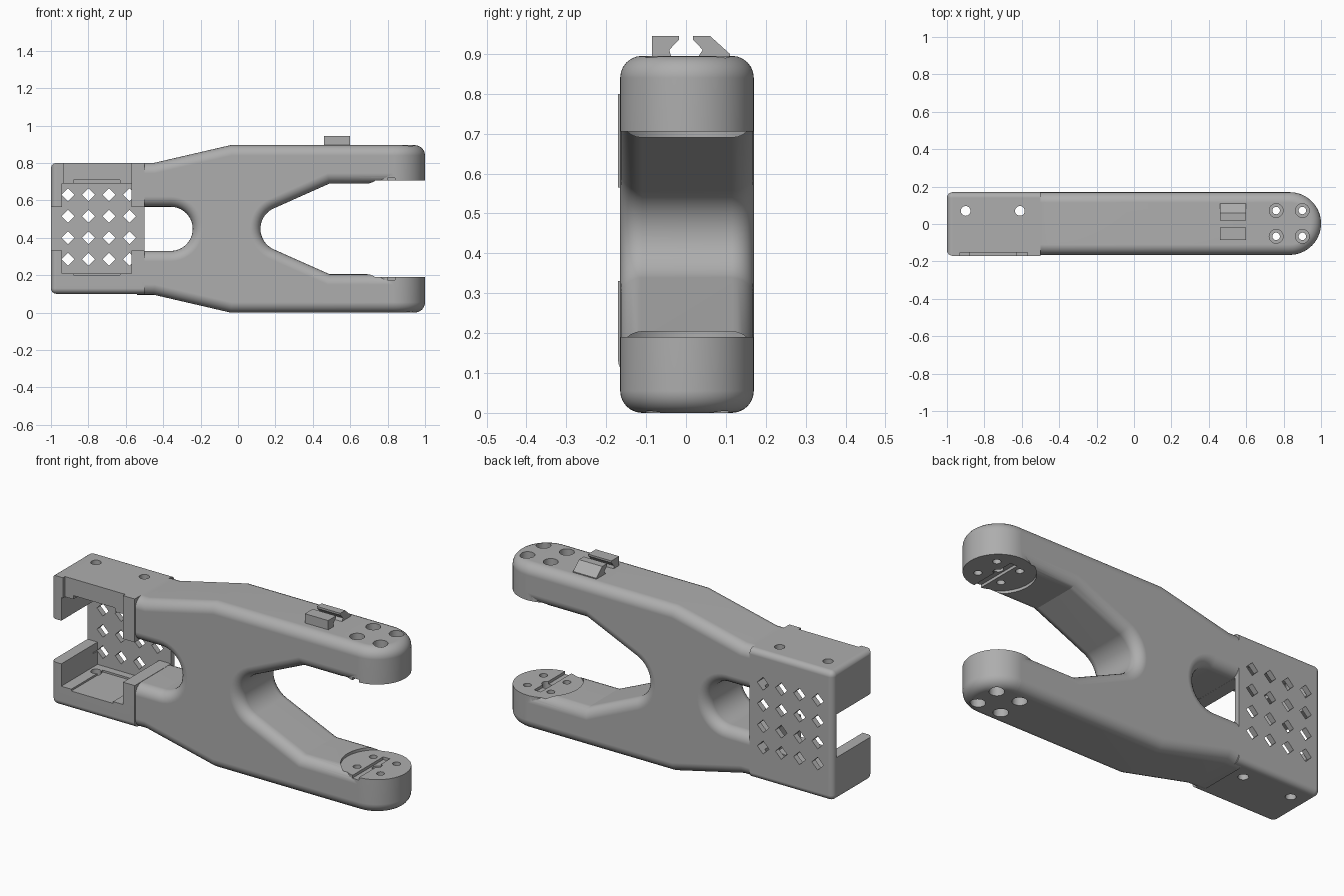
import bpy, bmesh, math
from mathutils import Matrix, Vector

if "Cube" in bpy.data.objects:
    bpy.data.objects.remove(bpy.data.objects["Cube"])

MID = 0.4475          # mirror height between the two arms
FRONT, BACK = -0.165, 0.17
YC, R = (FRONT + BACK) / 2, (BACK - FRONT) / 2
TIP = 1 - R           # centre of the rounded arm ends
ROUND = 0.055

grey = bpy.data.materials.new("matte_grey")
grey.use_nodes = True
GREY = (0.42, 0.42, 0.42, 1)
grey.diffuse_color = GREY
grey.node_tree.nodes["Principled BSDF"].inputs["Base Color"].default_value = GREY


def make(name, bm):
    bmesh.ops.recalc_face_normals(bm, faces=bm.faces)
    me = bpy.data.meshes.new(name)
    bm.to_mesh(me)
    bm.free()
    me.materials.append(grey)
    ob = bpy.data.objects.new(name, me)
    bpy.context.collection.objects.link(ob)
    return ob


def prism(bm, pts, depth):
    """Extrude a closed loop of 3D points along a vector."""
    face = bm.faces.new([bm.verts.new(p) for p in pts])
    ext = bmesh.ops.extrude_face_region(bm, geom=[face])
    verts = [g for g in ext["geom"] if isinstance(g, bmesh.types.BMVert)]
    bmesh.ops.translate(bm, vec=depth, verts=verts)


def add_box(bm, x, y, z):
    prism(bm, [(x[0], y[0], z[0]), (x[1], y[0], z[0]),
               (x[1], y[1], z[0]), (x[0], y[1], z[0])], (0, 0, z[1] - z[0]))


def add_post(bm, x, y, r, z, sides=24):
    pts = [(x + r * math.cos(math.tau * i / sides),
            y + r * math.sin(math.tau * i / sides), z[0]) for i in range(sides)]
    prism(bm, pts, (0, 0, z[1] - z[0]))


def round_edges(bm, test, width):
    bm.normal_update()
    edges = [e for e in bm.edges if test(e.verts[0].co, e.verts[1].co)]
    bmesh.ops.bevel(bm, geom=edges, offset=width, segments=6, profile=0.5, affect='EDGES')


def combine(target, other, op):
    mod = target.modifiers.new(op, 'BOOLEAN')
    mod.operation, mod.object, mod.solver = op, other, 'EXACT'
    bpy.context.view_layer.objects.active = target
    bpy.ops.object.modifier_apply(modifier=mod.name)
    bpy.data.objects.remove(other)


def flip(z):
    return 2 * MID - z


def both(z):
    """A height range and its mirror about the middle."""
    return [z, (flip(z[1]), flip(z[0]))]


def arc(cx, r, a0, a1, n):
    angles = [math.radians(a0 + (a1 - a0) * i / n) for i in range(n + 1)]
    return [(cx + r * math.cos(a), MID + r * math.sin(a)) for a in angles]


# Forked body: half outline, mirrored and extruded, with rounded rims
upper = arc(-0.36, 0.118, 0, 90, 10)
upper += [(-0.54, 0.5655), (-0.54, 0.8), (-0.45, 0.8), (-0.04, 0.895), (TIP, 0.895),
          (TIP, 0.69), (0.49, 0.69)]
upper += arc(0.24, 0.12, 115, 180, 8)
outline = upper + [(x, flip(z)) for x, z in reversed(upper[1:-1])]
bm = bmesh.new()
prism(bm, [(x, FRONT, z) for x, z in outline], (0, BACK - FRONT, 0))


def is_rim(a, b):
    open_end = abs(a.x - b.x) < 1e-4 and (abs(a.x - TIP) < 1e-4 or abs(a.x + 0.54) < 1e-4)
    return abs(a.y - b.y) < 1e-4 and not open_end


round_edges(bm, is_rim, ROUND)
body = make("forked_body", bm)

# Rounded arm tips
for z, outer in (((0.69, 0.895), 0.895), ((0, 0.205), 0)):
    bm = bmesh.new()
    add_post(bm, TIP, YC, R, z, 64)
    round_edges(bm, lambda a, b: abs(a.z - outer) < 1e-4 and abs(b.z - outer) < 1e-4, ROUND)
    combine(body, make("arm_tip", bm), 'UNION')

# Motor housing block
bm = bmesh.new()
add_box(bm, (-1, -0.5), (-0.17, 0.17), (0.1, 0.8))
round_edges(bm, lambda a, b: min(a.x, b.x) < -0.9 and not (a.x == b.x and a.y == b.y == -0.17)
            and not (a.x != b.x and a.y < 0 and a.z > 0.5), 0.03)
combine(body, make("housing", bm), 'UNION')


def cut(name, build):
    bm = bmesh.new()
    build(bm)
    combine(body, make(name, bm), 'DIFFERENCE')


# Housing pocket, cable slot through both ends, and shallow front recesses
cut("pocket", lambda bm: add_box(bm, (-0.94, -0.57), (-0.3, 0.14), (0.21, 0.69)))
cut("slot", lambda bm: add_box(bm, (-1.1, -0.49), (-0.3, 0.14), (0.331, 0.565)))
cut("mouth", lambda bm: add_box(bm, (-0.88, -0.63), (-0.3, 0.1), (0.2, 0.71)))
cut("lip", lambda bm: add_box(bm, (-0.93, -0.57), (-0.3, -0.152), (0.6, 0.9)))


# Diamond vents in the back plate
def vents(bm):
    d = 0.035
    for i in range(4):
        for k in range(4):
            x, z = -0.908 + 0.109 * i, 0.285 + 0.115 * k
            prism(bm, [(x - d, 0.1, z), (x, 0.1, z - d), (x + d, 0.1, z), (x, 0.1, z + d)],
                  (0, 0.2, 0))


cut("vents", vents)


# Screw holes through the housing top and bottom
def housing_holes(bm):
    for x in (-0.9, -0.61):
        for z in both((0.65, 1.0)):
            add_post(bm, x, 0.07, 0.026, z)


cut("housing_holes", housing_holes)


# Round seats on the inner arm faces
def seats(bm):
    for z in both((0.6, 0.705)):
        add_post(bm, TIP, YC, R + 0.012, z, 64)


def grooves(bm):
    for z in both((0.6, 0.72)):
        add_box(bm, (0.80, 0.84), (-0.3, 0.1), z)


def tip_holes(bm):
    for x in (0.76, 0.9):
        for y in (-0.066, 0.072):
            for z in both((0.6, 1.0)):
                add_post(bm, x, y, 0.02, z)


def counterbores(bm):
    for x in (0.76, 0.9):
        for y in (-0.066, 0.072):
            for z in both((0.78, 1.0)):
                add_post(bm, x, y, 0.037, z)


def centre_holes(bm):
    for z in both((0.6, 0.76)):
        add_post(bm, TIP, YC, 0.025, z)


for name, build in (("seats", seats), ("grooves", grooves), ("tip_holes", tip_holes),
                    ("counterbores", counterbores), ("centre_holes", centre_holes)):
    cut(name, build)

# Cable clip: two facing hooks on the upper arm
hooks = {
    "front_clip_hook": [(-0.085, 0.885), (-0.085, 0.945), (-0.018, 0.945), (-0.018, 0.935),
                        (-0.042, 0.91), (-0.035, 0.885)],
    "back_clip_hook": [(0.025, 0.885), (0.042, 0.91), (0.018, 0.935), (0.018, 0.945),
                       (0.06, 0.945), (0.11, 0.9), (0.11, 0.885)],
}
parts = [body]
for name, pts in hooks.items():
    bm = bmesh.new()
    prism(bm, [(0.46, y, z) for y, z in pts], (0.14, 0, 0))
    parts.append(make(name, bm))

# Smooth the rounded surfaces, keep the hard edges
bpy.ops.object.select_all(action='DESELECT')
for ob in parts:
    ob.select_set(True)
bpy.context.view_layer.objects.active = body
bpy.ops.object.shade_smooth_by_angle(angle=math.radians(20))
weighted = body.modifiers.new("even_shading", 'WEIGHTED_NORMAL')
weighted.keep_sharp = True
